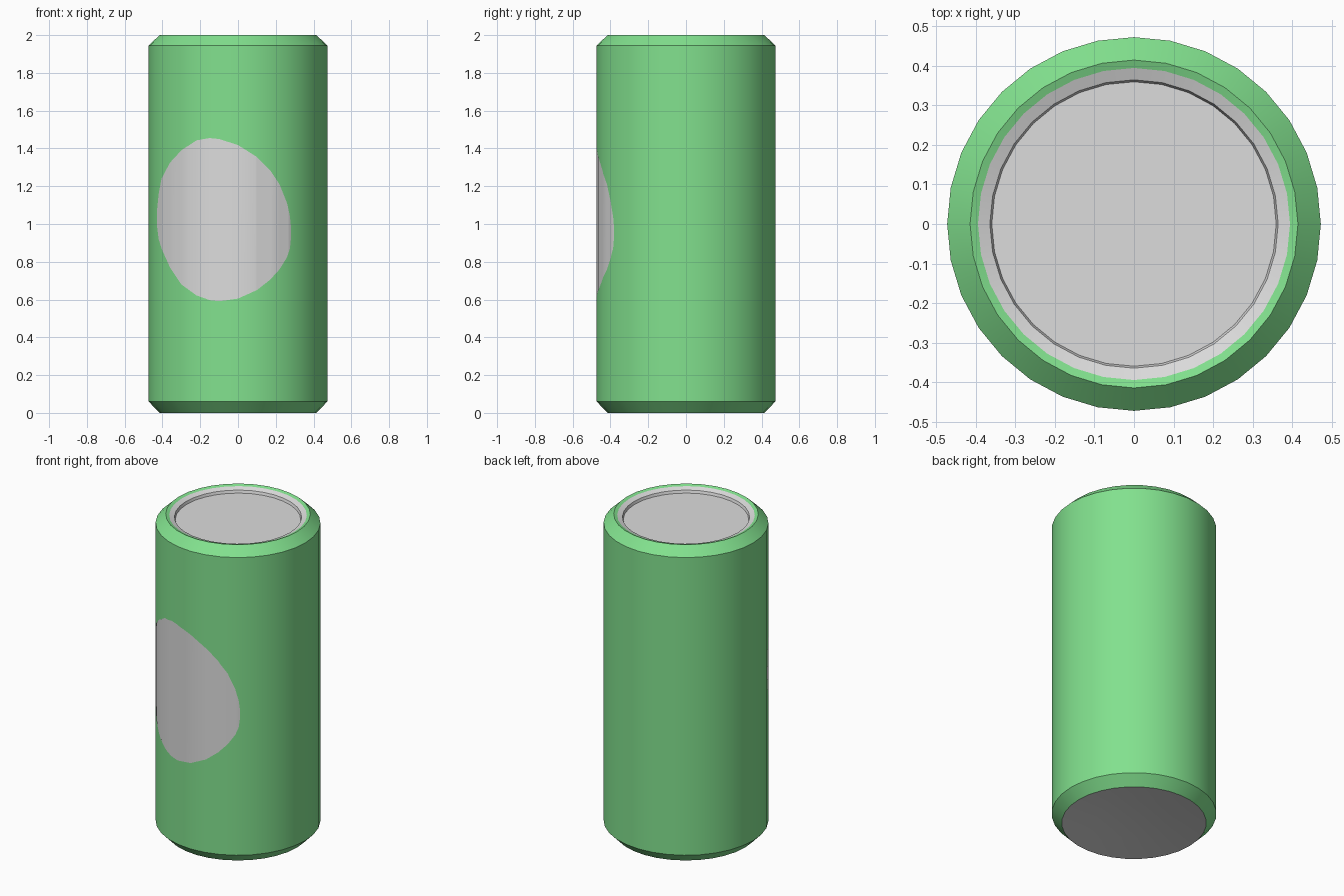
import bpy, math

if "Cube" in bpy.data.objects:
    bpy.data.objects.remove(bpy.data.objects["Cube"])

SIDES = 32
R = 0.473


def material(name, rgb):
    lin = [((c / 255 + 0.055) / 1.055) ** 2.4 for c in rgb]
    m = bpy.data.materials.new(name)
    m.diffuse_color = (*lin, 1)
    m.use_nodes = True
    m.node_tree.nodes["Principled BSDF"].inputs["Base Color"].default_value = m.diffuse_color
    return m


green = material("can green", (130, 225, 142))
silver = material("silver grey", (220, 220, 220))


def make(name, verts, faces, mat):
    me = bpy.data.meshes.new(name)
    me.from_pydata(verts, [], faces)
    me.materials.append(mat)
    ob = bpy.data.objects.new(name, me)
    bpy.context.collection.objects.link(ob)
    bpy.ops.object.select_all(action='DESELECT')
    ob.select_set(True)
    bpy.context.view_layer.objects.active = ob
    bpy.ops.object.shade_smooth_by_angle(angle=math.radians(25))
    return ob


def lathe(name, profile, mat):
    """Spin (radius, z) points listed bottom to top of the outside; radius 0 closes with a point."""
    verts, rings, faces = [], [], []
    for r, z in profile:
        n = 1 if r == 0 else SIDES
        rings.append(range(len(verts), len(verts) + n))
        for i in range(n):
            a = 2 * math.pi * i / SIDES
            verts.append((r * math.cos(a), r * math.sin(a), z))
    for lo, hi in zip(rings, rings[1:]):
        for i in range(SIDES):
            j = (i + 1) % SIDES
            if len(lo) == 1:
                faces.append((lo[0], hi[j], hi[i]))
            elif len(hi) == 1:
                faces.append((lo[i], lo[j], hi[0]))
            else:
                faces.append((lo[i], lo[j], hi[j], hi[i]))
    return make(name, verts, faces, mat)


# Green shell with chamfered ends and the outer part of the rim
lathe("can_body", [(0.415, 0), (R, 0.06), (R, 1.945), (0.415, 2.0), (0.395, 1.993)], green)

# Silver inner rim, step and recessed lid
lathe("can_lid", [(0.395, 1.993), (0.365, 1.982), (0.36, 1.965), (0, 1.965)], silver)

# Silver bottom, slightly domed inwards
lathe("can_bottom", [(0, 0.03), (0.22, 0.022), (0.415, 0)], silver)

# Rounded label patch on the front: (x, lower z, upper z)
OUTLINE = [(-0.43, 1.0, 1.06), (-0.42, 0.92, 1.16), (-0.405, 0.87, 1.24), (-0.36, 0.77, 1.325),
           (-0.30, 0.68, 1.39), (-0.22, 0.622, 1.443), (-0.15, 0.597, 1.455), (-0.10, 0.591, 1.45),
           (0.0, 0.605, 1.418), (0.10, 0.65, 1.355), (0.17, 0.705, 1.285), (0.22, 0.76, 1.21),
           (0.26, 0.825, 1.11), (0.275, 0.87, 1.04), (0.28, 0.92, 0.99)]


def span(x):
    for (x0, a0, b0), (x1, a1, b1) in zip(OUTLINE, OUTLINE[1:]):
        if x0 <= x <= x1:
            t = (x - x0) / (x1 - x0)
            return a0 + t * (a1 - a0), b0 + t * (b1 - b0)


def wall_y(x, r):
    """y of the 32-sided wall at x, on the front."""
    step = 2 * math.pi / SIDES
    a = math.asin(x / r)
    k = math.floor(a / step) * step
    x0, x1 = r * math.sin(k), r * math.sin(k + step)
    y0, y1 = -r * math.cos(k), -r * math.cos(k + step)
    return y0 + (x - x0) / (x1 - x0) * (y1 - y0)


RP = R + 0.002
corners = [RP * math.sin(2 * math.pi * k / SIDES) for k in range(-7, 8)]
xs = sorted([p[0] for p in OUTLINE] + [c for c in corners if -0.43 < c < 0.28])
xs = [x for i, x in enumerate(xs) if i == 0 or x - xs[i - 1] > 1e-4]
verts, faces = [], []
for x in xs:
    y = wall_y(x, RP)
    verts += [(x, y, z) for z in span(x)]
for i in range(len(xs) - 1):
    faces.append((2 * i, 2 * i + 2, 2 * i + 3, 2 * i + 1))
make("front_patch", verts, faces, silver)
